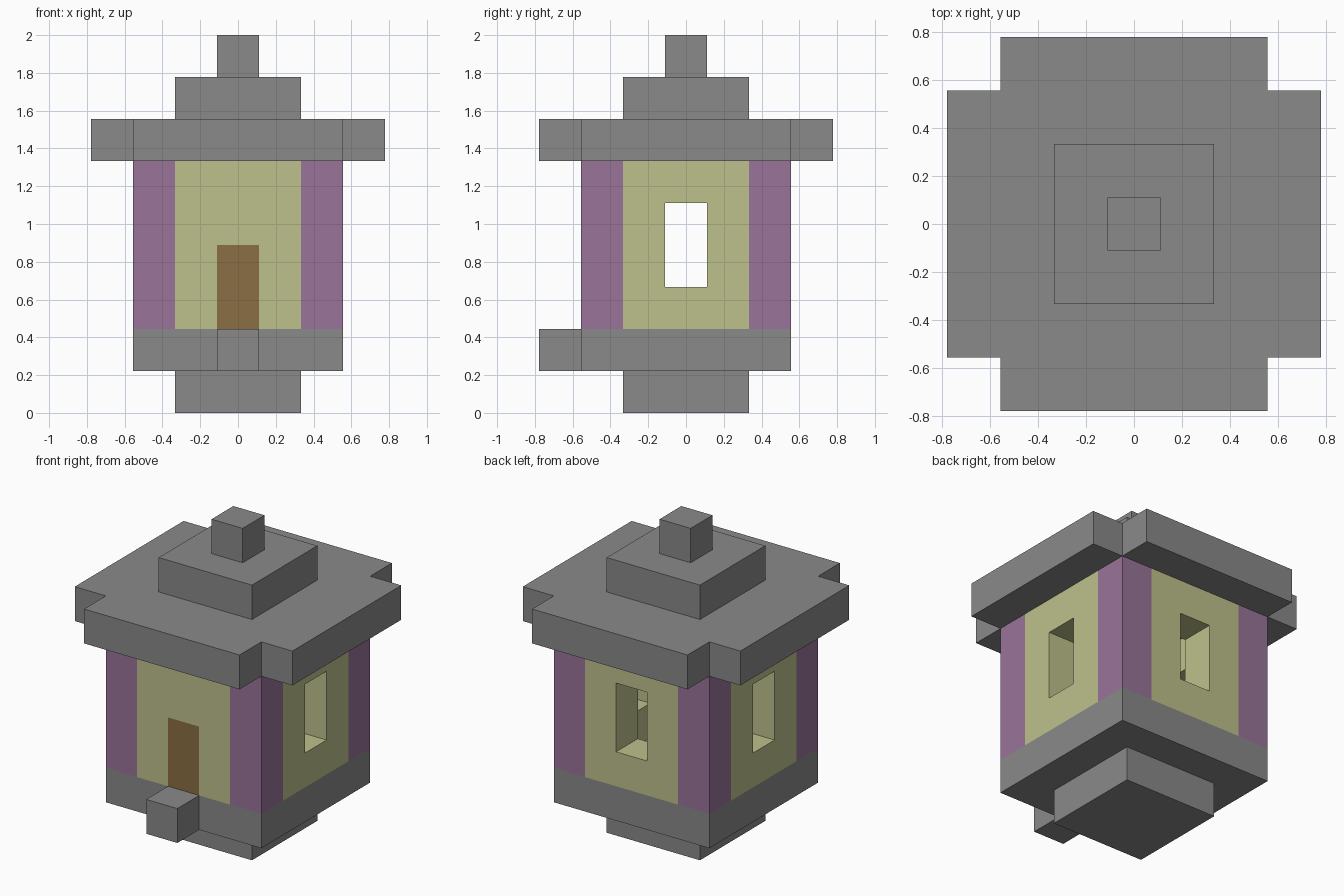
import bpy
import bmesh
from math import pi
from mathutils import Matrix, Vector

cube = bpy.data.objects.get("Cube")
if cube:
    bpy.data.objects.remove(cube, do_unlink=True)

U = 2 / 9  # one building block


def material(name, rgb):
    mat = bpy.data.materials.new(name)
    mat.use_nodes = True
    colour = (*[(c / 255) ** 2.2 for c in rgb], 1)
    mat.diffuse_color = colour
    mat.node_tree.nodes["Principled BSDF"].inputs["Base Color"].default_value = colour
    return mat


stone = material("grey stone", (136, 136, 136))
plaster = material("pale yellow plaster", (188, 191, 139))
timber = material("purple timber", (152, 116, 152))
wood = material("brown wood", (138, 110, 70))


def finish(name, bm, *mats):
    bmesh.ops.recalc_face_normals(bm, faces=bm.faces)
    mesh = bpy.data.meshes.new(name)
    bm.to_mesh(mesh)
    bm.free()
    for mat in mats:
        mesh.materials.append(mat)
    obj = bpy.data.objects.new(name, mesh)
    bpy.context.collection.objects.link(obj)
    return obj


def extrude(bm, offset):
    """Thicken a flat sheet into a solid."""
    result = bmesh.ops.extrude_face_region(bm, geom=bm.faces[:], use_keep_orig=True)
    verts = [v for v in result["geom"] if isinstance(v, bmesh.types.BMVert)]
    bmesh.ops.translate(bm, verts=verts, vec=offset)


def slab(name, outline, bottom, top, mat):
    """Upright prism from an outline given in blocks."""
    bm = bmesh.new()
    bm.faces.new([bm.verts.new((x * U, y * U, bottom * U)) for x, y in outline])
    extrude(bm, Vector((0, 0, (top - bottom) * U)))
    return finish(name, bm, mat)


def square(half, cx=0, cy=0):
    return [(cx + sx * half, cy + sy * half) for sx, sy in ((-1, -1), (1, -1), (1, 1), (-1, 1))]


def wall(name, angle, opening=(), door=()):
    """Block-grid wall facing the front, turned into place around z."""
    bm = bmesh.new()
    for col in (-1, 0, 1):
        for row in range(2, 6):
            if col == 0 and row in opening:
                continue
            corners = [(col - .5, row), (col + .5, row), (col + .5, row + 1), (col - .5, row + 1)]
            face = bm.faces.new([bm.verts.new((x * U, -2.5 * U, z * U)) for x, z in corners])
            face.material_index = int(col == 0 and row in door)
    bmesh.ops.remove_doubles(bm, verts=bm.verts, dist=0.001)
    extrude(bm, Vector((0, U, 0)))
    bmesh.ops.rotate(bm, verts=bm.verts, cent=(0, 0, 0), matrix=Matrix.Rotation(angle, 3, "Z"))
    return finish(name, bm, plaster, wood)


# Stepped base, with the doorstep as part of the floor outline
slab("foundation", square(1.5), 0, 1, stone)
slab("floor_and_doorstep",
     [(-2.5, -2.5), (-.5, -2.5), (-.5, -3.5), (.5, -3.5), (.5, -2.5), (2.5, -2.5),
      (2.5, 2.5), (-2.5, 2.5)], 1, 2, stone)

# Corner posts
for side, x in (("right", -2), ("left", 2)):
    for end, y in (("front", -2), ("back", 2)):
        slab(f"{end}_{side}_post", square(.5, x, y), 2, 6, timber)

# Hollow room: door in front, a window in each other wall
wall("front_wall_and_door", 0, door=(2, 3))
for name, angle in (("left", pi / 2), ("back", pi), ("right", -pi / 2)):
    wall(f"{name}_window_wall", angle, opening=(3, 4))

# Roof: notched eaves, upper tier and finial
a, b = 2.5, 3.5
quarter = [(b, -a), (b, a), (a, a)]
eaves = []
for _ in range(4):
    eaves += quarter
    quarter = [(-y, x) for x, y in quarter]
slab("roof_eaves", list(dict.fromkeys(eaves)), 6, 7, stone)
slab("roof_tier", square(1.5), 7, 8, stone)
slab("roof_finial", square(.5), 8, 9, stone)
